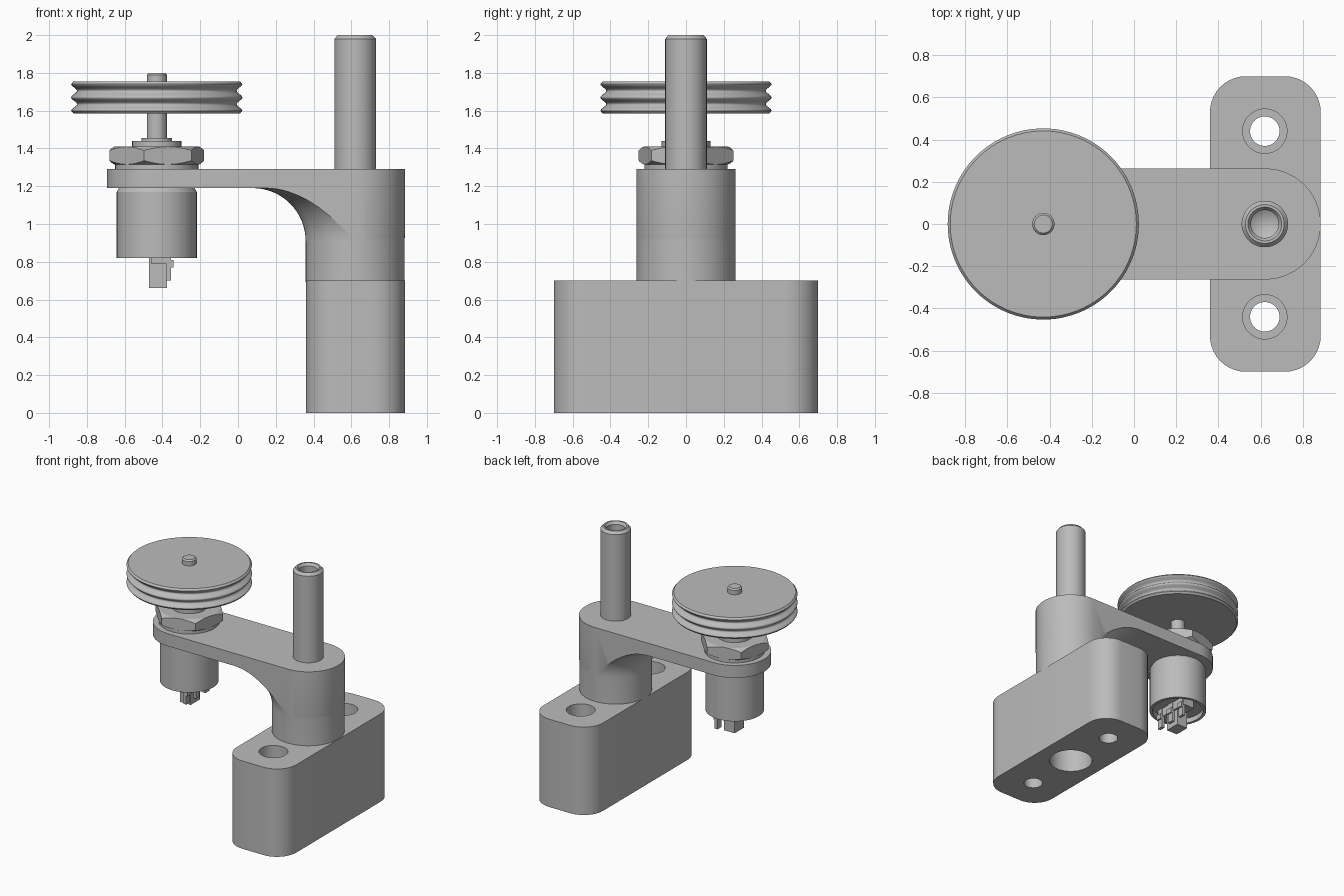
import bpy, bmesh, math

cube = bpy.data.objects.get("Cube")
if cube:
    bpy.data.objects.remove(cube, do_unlink=True)

grey = bpy.data.materials.new("light_grey")
grey.use_nodes = True
colour = (0.5, 0.5, 0.5, 1)
grey.diffuse_color = colour
grey.node_tree.nodes["Principled BSDF"].inputs["Base Color"].default_value = colour

POST_X, POT_X = 0.62, -0.43


def make(name, bm):
    bmesh.ops.remove_doubles(bm, verts=bm.verts, dist=1e-5)
    bmesh.ops.recalc_face_normals(bm, faces=bm.faces)
    mesh = bpy.data.meshes.new(name)
    bm.to_mesh(mesh)
    bm.free()
    mesh.materials.append(grey)
    obj = bpy.data.objects.new(name, mesh)
    bpy.context.collection.objects.link(obj)
    return obj


def lathe(name, profile, x, y=0, segs=64, turn=0):
    """Revolve (radius, z) points, from axis to axis, about a vertical line."""
    bm = bmesh.new()
    rings = []
    for i in range(segs):
        a = math.tau * i / segs + turn
        rings.append([bm.verts.new((x + r * math.cos(a), y + r * math.sin(a), z))
                      for r, z in profile])
    for i in range(segs):
        a, b = rings[i], rings[(i + 1) % segs]
        for j in range(len(profile) - 1):
            if profile[j][0] == 0:
                bm.faces.new((a[j], a[j + 1], b[j + 1]))
            elif profile[j + 1][0] == 0:
                bm.faces.new((a[j], a[j + 1], b[j]))
            else:
                bm.faces.new((a[j], a[j + 1], b[j + 1], b[j]))
    return make(name, bm)


def prism(name, outline, z0, z1):
    bm = bmesh.new()
    face = bm.faces.new([bm.verts.new((x, y, z0)) for x, y in outline])
    top = bmesh.ops.extrude_face_region(bm, geom=[face])["geom"]
    for v in top:
        if isinstance(v, bmesh.types.BMVert):
            v.co.z = z1
    return make(name, bm)


def rounded(x0, x1, y0, y1, r, n):
    """Rounded rectangle outline."""
    pts = []
    corners = ((x1 - r, y1 - r), (x0 + r, y1 - r), (x0 + r, y0 + r), (x1 - r, y0 + r))
    for k, (cx, cy) in enumerate(corners):
        for i in range(n + 1):
            a = math.pi / 2 * (k + i / n)
            p = (cx + r * math.cos(a), cy + r * math.sin(a))
            if not pts or math.dist(p, pts[-1]) > 1e-4:
                pts.append(p)
    if math.dist(pts[0], pts[-1]) < 1e-4:
        pts.pop()
    return pts


def box(name, x0, x1, y0, y1, z0, z1):
    return prism(name, [(x0, y0), (x1, y0), (x1, y1), (x0, y1)], z0, z1)


def boolean(obj, cutter, operation):
    cutter.hide_render = True
    mod = obj.modifiers.new("cut", 'BOOLEAN')
    mod.operation, mod.object, mod.solver = operation, cutter, 'EXACT'
    bpy.context.view_layer.objects.active = obj
    bpy.ops.object.modifier_apply(modifier=mod.name)
    bpy.data.objects.remove(cutter, do_unlink=True)


def smooth(*objs):
    bpy.ops.object.select_all(action='DESELECT')
    for o in objs:
        o.select_set(True)
    bpy.context.view_layer.objects.active = objs[0]
    bpy.ops.object.shade_smooth_by_angle(angle=math.radians(30))


# Base block with two counterbored holes and a bolt pocket underneath
base = prism("base_block", rounded(0.36, 0.885, -0.7, 0.7, 0.17, 10), 0, 0.7)
for y in (-0.44, 0.44):
    hole = lathe("hole_cutter", [(0, -0.1), (0.07, -0.1), (0.07, 0.25), (0.105, 0.25),
                                 (0.105, 0.8), (0, 0.8)], POST_X, y, 48)
    boolean(base, hole, 'DIFFERENCE')
pocket = lathe("pocket_cutter", [(0, -0.1), (0.16, -0.1), (0.16, 0.3), (0, 0.3)], POST_X)
boolean(base, pocket, 'DIFFERENCE')

# Arm and post: stadium column trimmed by a flared, filleted revolve
post_r, fillet, under = 0.262, 0.28, 1.19
flare = [(0, 0.6), (post_r, 0.6)]
for i in range(17):
    a = math.pi / 2 * i / 16
    flare.append((post_r + fillet * (1 - math.cos(a)),
                  under - fillet * (1 - math.sin(a))))
flare += [(1.7, under), (1.7, 1.4), (0, 1.4)]
arm = prism("arm_and_post", rounded(-0.693, 0.885, -0.263, 0.263, 0.263, 24), 0.69, 1.29)
boolean(arm, lathe("flare_cutter", flare, POST_X, segs=128), 'INTERSECT')

# Hollow-ended rod
rod = lathe("rod", [(0, 0.6), (0.11, 0.6), (0.11, 1.98), (0.092, 2), (0.08, 2),
                    (0.066, 1.98), (0.066, 1.75), (0, 1.71)], POST_X)

# Rotary control body, recessed underneath
body = lathe("control_body", [(0, 0.86), (0.19, 0.86), (0.19, 0.82), (0.212, 0.82),
                              (0.212, 1.17), (0.2, 1.19), (0, 1.19)], POT_X)
bushing = lathe("bushing", [(0, 1.18), (0.13, 1.18), (0.13, 1.44), (0.08, 1.44),
                            (0.08, 1.455), (0, 1.455)], POT_X)
washer = lathe("washer", [(0, 1.285), (0.22, 1.285), (0.22, 1.318), (0, 1.318)], POT_X)
shaft = lathe("shaft", [(0, 1.45), (0.053, 1.45), (0.053, 1.79), (0.043, 1.8),
                        (0, 1.8)], POT_X, segs=32)

# Hexagonal nut with its corners trimmed by cones
nut = lathe("hex_nut", [(0, 1.315), (0.26, 1.315), (0.26, 1.41), (0, 1.41)],
            POT_X, segs=6, turn=math.radians(15))
cone = lathe("nut_cutter", [(0, 1.314), (0.222, 1.314), (0.262, 1.337), (0.262, 1.388),
                            (0.222, 1.411), (0, 1.411)], POT_X)
boolean(nut, cone, 'INTERSECT')

# Pulley with three rounded ridges and two grooves
rim, low, pitch = 0.453, 1.585, 0.085
profile = [(0, low), (rim - 0.012, low)]
steps = 48
for i in range(steps + 1):
    t = i / steps
    dip = 0.5 - 0.5 * math.cos(2 * math.tau * t)
    profile.append((rim - 0.03 * dip, low + 0.014 + t * (2 * pitch - 0.028)))
profile += [(rim - 0.012, low + 2 * pitch), (0, low + 2 * pitch)]
pulley = lathe("pulley", profile, POT_X, segs=96)

# Terminal block and solder tabs under the control
box("terminal_block", -0.47, -0.375, -0.06, 0.06, 0.66, 0.87)
box("terminal_bar", -0.46, -0.36, -0.15, 0.15, 0.79, 0.87)
for y in (-0.12, 0, 0.12):
    box("solder_tab", -0.38, -0.355, y - 0.025, y + 0.025, 0.70, 0.87)
    box("tab_foot", -0.36, -0.342, y - 0.025, y + 0.025, 0.77, 0.81)

smooth(base, arm, rod, body, bushing, washer, shaft, pulley)
